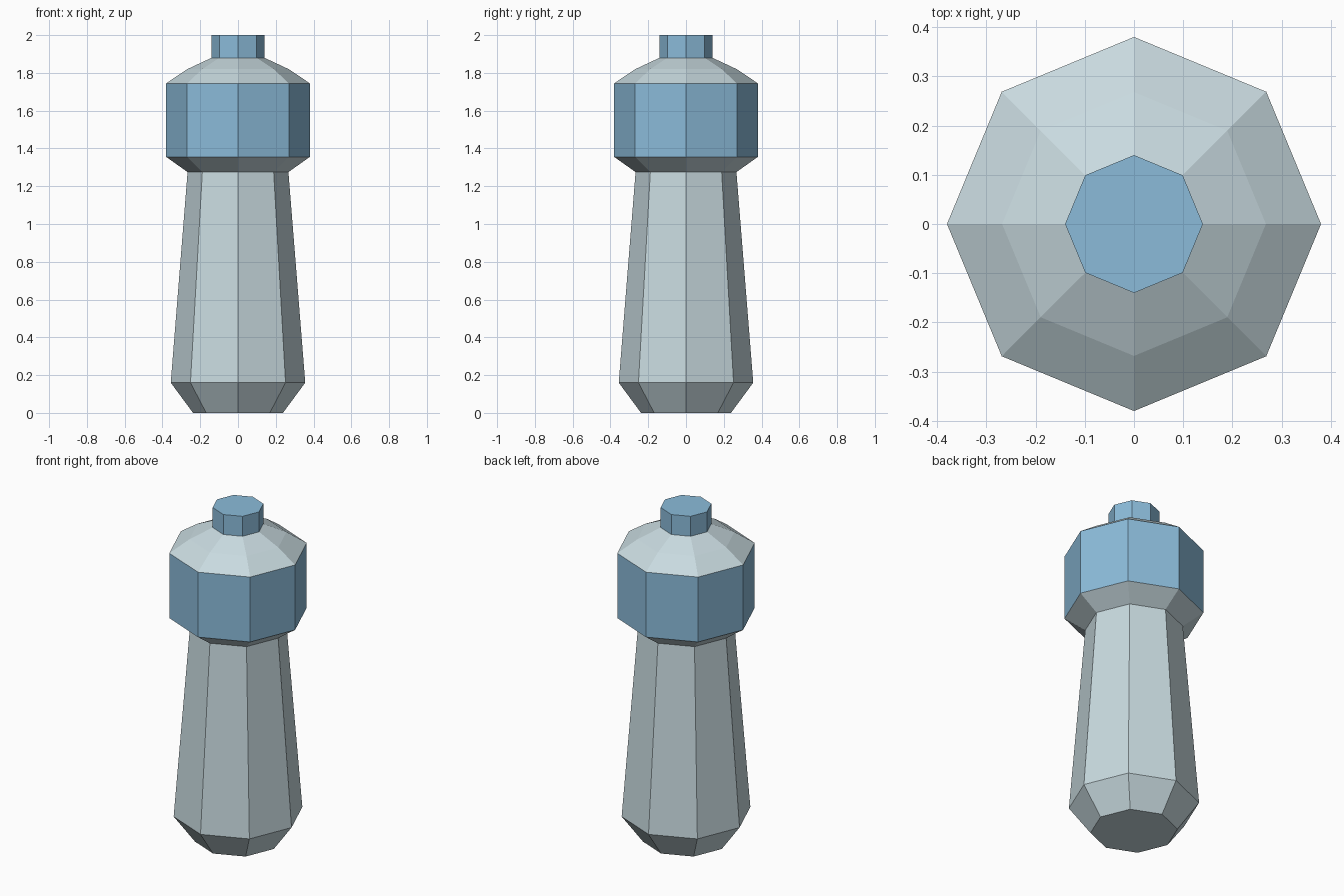
import bpy
import bmesh
from math import cos, sin, tau

SIDES = 8

cube = bpy.data.objects.get("Cube")
if cube:
    bpy.data.objects.remove(cube, do_unlink=True)


def make_material(name, rgb):
    mat = bpy.data.materials.new(name)
    mat.use_nodes = True
    color = (*rgb, 1.0)
    mat.diffuse_color = color
    mat.node_tree.nodes["Principled BSDF"].inputs["Base Color"].default_value = color
    return mat


def lathe(name, profile, mat, cap_bottom=False, cap_top=False):
    """Turn a (radius, height) profile into a flat-faced octagonal part."""
    bm = bmesh.new()
    rings = []
    for radius, z in profile:
        rings.append([bm.verts.new((radius * cos(tau * i / SIDES),
                                    radius * sin(tau * i / SIDES), z))
                      for i in range(SIDES)])
    for low, high in zip(rings, rings[1:]):
        for i in range(SIDES):
            j = (i + 1) % SIDES
            bm.faces.new((low[i], low[j], high[j], high[i]))
    if cap_bottom:
        bm.faces.new(rings[0][::-1])
    if cap_top:
        bm.faces.new(rings[-1])
    mesh = bpy.data.meshes.new(name)
    bm.to_mesh(mesh)
    bm.free()
    mesh.materials.append(mat)
    obj = bpy.data.objects.new(name, mesh)
    bpy.context.collection.objects.link(obj)
    return obj


pale_grey = make_material("pale grey", (0.58, 0.70, 0.74))
soft_blue = make_material("soft blue", (0.26, 0.50, 0.70))

# Tapered grip with a chamfered foot
lathe("handle", [(0.238, 0), (0.356, 0.16), (0.267, 1.275)], pale_grey, cap_bottom=True)
# Flare under the head
lathe("collar", [(0.267, 1.275), (0.38, 1.355)], pale_grey)
# Straight coloured head
lathe("head_band", [(0.38, 1.355), (0.38, 1.745)], soft_blue)
# Faceted shoulder closing in on the knob
lathe("dome", [(0.38, 1.745), (0.268, 1.82), (0.14, 1.88)], pale_grey)
# Small cap on top
lathe("top_knob", [(0.14, 1.88), (0.14, 2.0)], soft_blue, cap_top=True)
